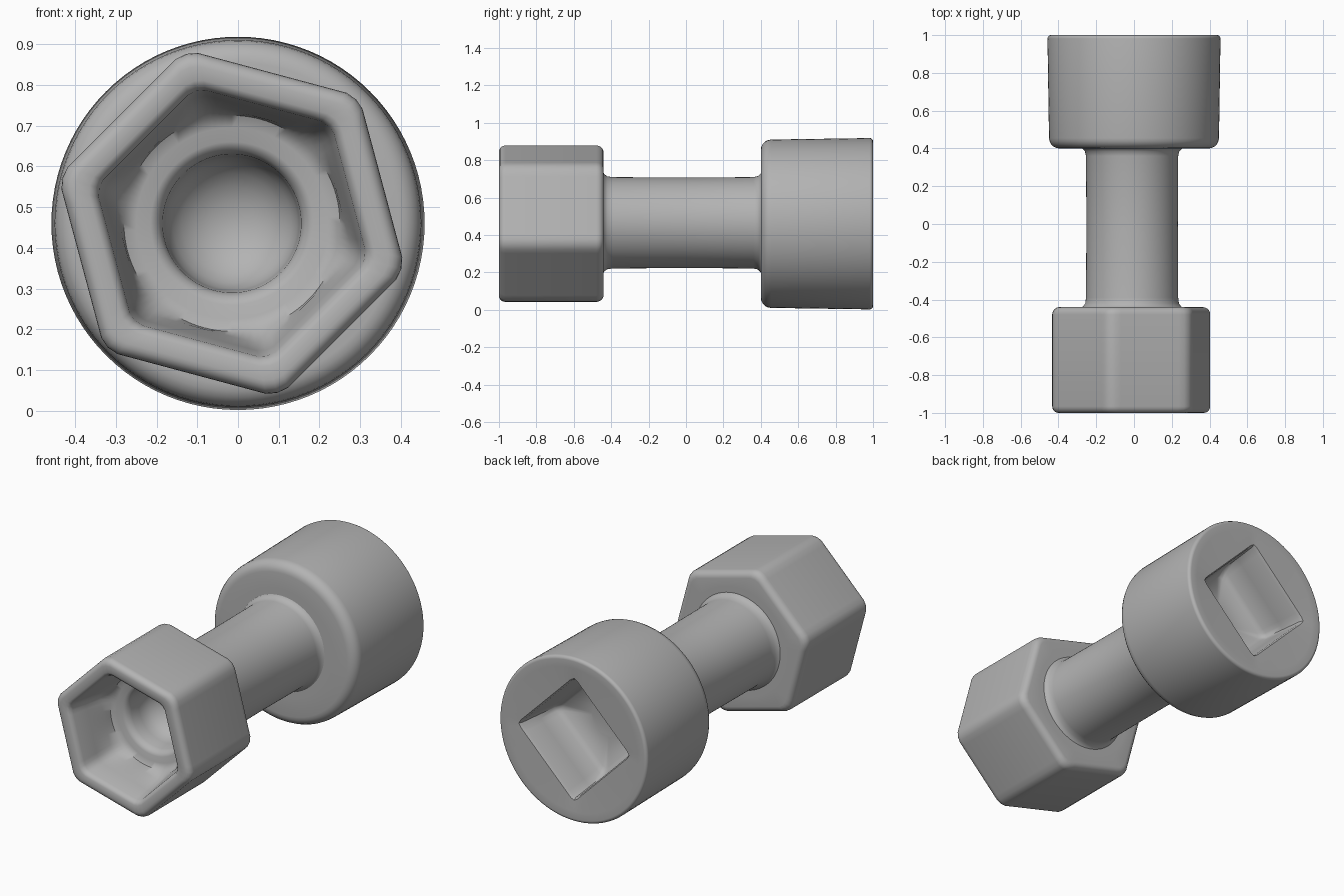
import bpy, bmesh, math

cube = bpy.data.objects.get("Cube")
if cube:
    bpy.data.objects.remove(cube, do_unlink=True)

SEGMENTS = 96

grey = bpy.data.materials.new("plain grey")
grey.use_nodes = True
grey.diffuse_color = (0.45, 0.45, 0.45, 1)
grey.node_tree.nodes["Principled BSDF"].inputs["Base Color"].default_value = grey.diffuse_color


def outline(sides, size, turn, angle):
    """Distance from the axis to a circle (sides 0) or a polygon with softened corners."""
    if not sides:
        return size
    half = math.pi / sides
    offset = (angle - turn) % (2 * half) - half
    return min(size * 1.015 * math.cos(half) / math.cos(offset), size * 0.99)


def loft(name, rings, x, z, turn=0, closed_ends=True):
    """Skin a row of (sides, size, y) rings along the y axis."""
    bm = bmesh.new()
    loops = []
    for sides, size, y in rings:
        loop = []
        for i in range(SEGMENTS):
            a = 2 * math.pi * i / SEGMENTS
            r = outline(sides, size, turn, a)
            loop.append(bm.verts.new((x + r * math.cos(a), y, z + r * math.sin(a))))
        loops.append(loop)
    for a, b in zip(loops, loops[1:]):
        for i in range(SEGMENTS):
            j = (i + 1) % SEGMENTS
            bm.faces.new((a[i], a[j], b[j], b[i]))
    if closed_ends:
        bm.faces.new(loops[0])
        bm.faces.new(loops[-1])
    bmesh.ops.recalc_face_normals(bm, faces=bm.faces)
    mesh = bpy.data.meshes.new(name)
    bm.to_mesh(mesh)
    bm.free()
    mesh.materials.append(grey)
    obj = bpy.data.objects.new(name, mesh)
    bpy.context.collection.objects.link(obj)
    bpy.ops.object.select_all(action="DESELECT")
    obj.select_set(True)
    bpy.context.view_layer.objects.active = obj
    bpy.ops.object.shade_smooth_by_angle(angle=math.radians(50))


def rounded(sides, size, y, radius, start, end, sign, steps=5):
    """Rings of a rounded rim; the angle is measured from straight outwards."""
    result = []
    for i in range(steps + 1):
        a = math.radians(start + (end - start) * i / steps)
        result.append((sides, size - radius + radius * math.cos(a),
                       y - sign * radius * (1 - math.sin(a))))
    return result


# Hexagonal socket: back face, walls, rim, tapered recess and domed bore
hexagon = [(0, 0.2, -0.44), (0, 0.3, -0.44)]
hexagon += rounded(6, 0.435, -0.44, 0.04, 90, 0, 1)
hexagon += rounded(6, 0.435, -1, 0.035, 0, 90, -1)
hexagon += [(6, 0.365, -1), (6, 0.35, -0.993), (6, 0.34, -0.975),
            (6, 0.325, -0.88), (6, 0.305, -0.78), (0, 0.265, -0.73),
            (0, 0.235, -0.715), (0, 0.2, -0.718), (0, 0.18, -0.705), (0, 0.17, -0.68)]
for i in range(7):
    a = math.radians(14 * i)
    hexagon.append((0, 0.165 * math.cos(a), -0.62 + 0.14 * math.sin(a)))
loft("hex_socket", hexagon, -0.015, 0.46, math.radians(45))

# Shaft with small fillets where it meets both heads
loft("shaft", [(0, 0.275, -0.445), (0, 0.26, -0.437), (0, 0.248, -0.42), (0, 0.244, -0.39),
               (0, 0.242, 0), (0, 0.244, 0.36), (0, 0.25, 0.385), (0, 0.265, 0.4),
               (0, 0.28, 0.405)], -0.01, 0.465, closed_ends=False)

# Round head with a square drive recess in its back face
head = [(0, 0.2, 0.4), (0, 0.3, 0.4)]
head += [(s, r, y) for s, r, y in rounded(0, 0.45, 0.4, 0.055, 90, 0, -1)]
head += rounded(0, 0.458, 1, 0.018, 0, 90, 1)
head += [(0, 0.40, 0.998), (4, 0.345, 0.992), (4, 0.335, 0.975), (4, 0.32, 0.85),
         (4, 0.305, 0.74), (4, 0.27, 0.71), (0, 0.1, 0.69)]
loft("round_head", head, 0, 0.46)
